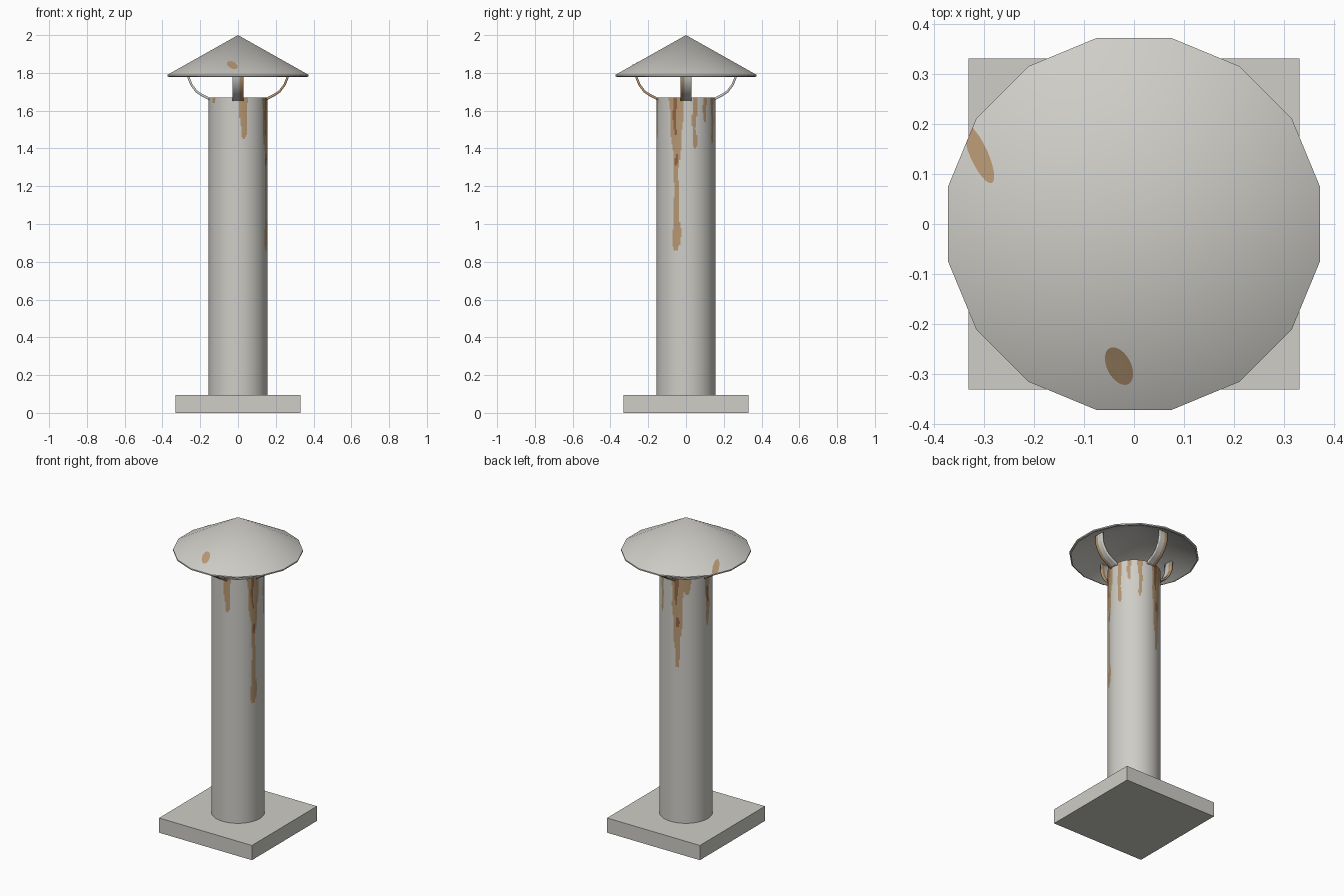
import bpy, bmesh, math
from mathutils import Vector

if "Cube" in bpy.data.objects:
    bpy.data.objects.remove(bpy.data.objects["Cube"])

def mat(name, rgb):
    m = bpy.data.materials.new(name)
    m.diffuse_color = (*rgb, 1)
    m.use_nodes = True
    m.node_tree.nodes["Principled BSDF"].inputs["Base Color"].default_value = m.diffuse_color
    return m

GREY = mat("galvanised grey", (0.62, 0.61, 0.57))
RUST = mat("light rust", (0.47, 0.31, 0.17))
DARK = mat("dark rust", (0.27, 0.13, 0.06))

def make(name, bm, smooth=True):
    bmesh.ops.recalc_face_normals(bm, faces=bm.faces[:])
    me = bpy.data.meshes.new(name)
    bm.to_mesh(me)
    bm.free()
    for m in (GREY, RUST, DARK):
        me.materials.append(m)
    ob = bpy.data.objects.new(name, me)
    bpy.context.collection.objects.link(ob)
    if smooth:
        bpy.ops.object.select_all(action='DESELECT')
        ob.select_set(True)
        bpy.context.view_layer.objects.active = ob
        bpy.ops.object.shade_smooth_by_angle(angle=math.radians(35))
    return ob

def lathe(profile, n, offset=0.0):
    """Spin (r, z) points round z; r = 0 makes a single pole vertex."""
    bm = bmesh.new()
    rings = []
    for r, z in profile:
        if r == 0:
            rings.append([bm.verts.new((0, 0, z))] * n)
        else:
            rings.append([bm.verts.new((r * math.cos(offset + i * math.tau / n),
                                        r * math.sin(offset + i * math.tau / n), z)) for i in range(n)])
    for a, b in zip(rings, rings[1:]):
        for i in range(n):
            j = (i + 1) % n
            vs = list(dict.fromkeys((a[i], a[j], b[j], b[i])))
            if len(vs) > 2:
                bm.faces.new(vs)
    return bm

# base slab
bm = bmesh.new()
bmesh.ops.create_cube(bm, size=1)
for v in bm.verts:
    v.co = (v.co.x * 0.664, v.co.y * 0.664, (v.co.z + 0.5) * 0.095)
make("base_slab", bm, False)

# rust streaks: angle in degrees, then (z, half width) from the top down
R, TOP = 0.156, 1.67
STREAKS = [
    (-19, [(1.67, .042), (1.55, .036), (1.45, .028), (1.36, .018), (1.28, .012), (1.15, .014),
           (1.03, .016), (.96, .023), (.90, .023), (.865, .01)]),
    (17, [(1.67, .014), (1.54, .012), (1.50, .007), (1.47, .012), (1.42, .012), (1.40, .006)]),
    (40, [(1.67, .013), (1.58, .011), (1.54, .006)]),
    (64, [(1.67, .018), (1.58, .012), (1.50, .008), (1.46, .012), (1.43, .006)]),
    (106, [(1.67, .040), (1.58, .034), (1.45, .030), (1.32, .025), (1.20, .017), (1.10, .012)]),
    (128, [(1.67, .024), (1.60, .02), (1.57, .01)]),
    (179, [(1.67, .022), (1.55, .018), (1.42, .014), (1.35, .006)]),
    (-147, [(1.67, .016), (1.64, .01)]),
    (-79, [(1.67, .023), (1.58, .020), (1.50, .014), (1.47, .014), (1.455, .008)]),
]
DARKS = [
    (-22, [(1.67, .010), (1.55, .008), (1.47, .005)]),
    (-19, [(1.37, .006), (1.34, .010), (1.31, .005)]),
    (104, [(1.67, .016), (1.58, .012), (1.50, .007)]),
    (106, [(1.42, .008), (1.39, .013), (1.36, .008)]),
    (178, [(1.60, .008), (1.50, .006)]),
]

def inside(ang, z, streaks):
    for a, pts in streaks:
        if not pts[-1][0] <= z <= pts[0][0]:
            continue
        d = (ang - math.radians(a) + math.pi) % math.tau - math.pi
        d = d * R + 0.003 * math.sin(z * 31 + a)
        for (z0, w0), (z1, w1) in zip(pts, pts[1:]):
            if z1 <= z <= z0:
                if abs(d) < w1 + (w0 - w1) * (z - z1) / (z0 - z1):
                    return True
    return False

# pipe: open tube, fine rows only in the rusted zone
rows = 81
prof = [(R, 0.09)] + [(R, 0.86 + (TOP - 0.86) * i / rows) for i in range(rows + 1)]
prof += [(R - 0.01, TOP), (R - 0.01, 0.09)]
bm = lathe(prof, 160)
for f in bm.faces:
    c = f.calc_center_median()
    if math.hypot(c.x, c.y) > R - 0.003 and c.z > 0.86:
        a = math.atan2(c.y, c.x)
        if inside(a, c.z, DARKS):
            f.material_index = 2
        elif inside(a, c.z, STREAKS):
            f.material_index = 1
make("pipe", bm)

# rain cap: hollow sixteen-sided cone with a thin rim
CR = 0.3805
make("rain_cap", lathe([(0, 2.0), (CR, 1.79), (CR, 1.782), (CR - 0.008, 1.779), (0, 1.978)],
                       16, math.tau / 32))

def cap_z(x, y):
    ap = max(x * math.cos(k * math.tau / 16) + y * math.sin(k * math.tau / 16) for k in range(16))
    return 2.0 - 0.21 * ap / (CR * math.cos(math.tau / 32))

# rust patches lying on the cap: centre, long axis end, half width
def patch(name, cx, cy, ax, ay, w, n=24):
    bm = bmesh.new()
    u = Vector((ax, ay))
    v = Vector((-ay, ax)).normalized() * w
    mid = bm.verts.new((cx, cy, cap_z(cx, cy) + 0.002))
    ring = []
    for i in range(n):
        t = i * math.tau / n
        p = Vector((cx, cy)) + u * math.cos(t) + v * math.sin(t)
        ap = max(p.dot(Vector((math.cos(k * math.tau / 16), math.sin(k * math.tau / 16)))) for k in range(16))
        p *= min(1, 0.373 / ap)
        ring.append(bm.verts.new((p.x, p.y, cap_z(p.x, p.y) + 0.002)))
    for i in range(n):
        bm.faces.new((mid, ring[i], ring[(i + 1) % n])).material_index = 1
    make(name, bm)

patch("cap_rust_front", -0.03, -0.285, 0.019, -0.036, 0.024)
patch("cap_rust_side", -0.311, 0.14, 0.026, -0.058, 0.018)

# four curved straps holding the cap; rust runs along one edge of each
PATH = [(0.148, 1.655), (0.162, 1.668), (0.19, 1.682), (0.22, 1.702), (0.247, 1.738), (0.262, 1.775), (0.266, 1.838)]
COLS = [-0.03, -0.022, 0.008, 0.022, 0.03]
for name, turn, side in (("strap_right", 0, -1), ("strap_back", 90, 1),
                         ("strap_left", 180, -1), ("strap_front", 270, 1)):
    bm = bmesh.new()
    ca, sa = math.cos(math.radians(turn)), math.sin(math.radians(turn))
    grid = [[bm.verts.new((r * ca - side * t * sa, r * sa + side * t * ca, z)) for t in COLS] for r, z in PATH]
    for a, b in zip(grid, grid[1:]):
        for i in range(4):
            f = bm.faces.new((a[i], a[i + 1], b[i + 1], b[i]))
            f.material_index = (0, 0, 1, 1)[i]
    ob = make(name, bm)
    s = ob.modifiers.new("thickness", 'SOLIDIFY')
    s.thickness = 0.012
    s.offset = 0
